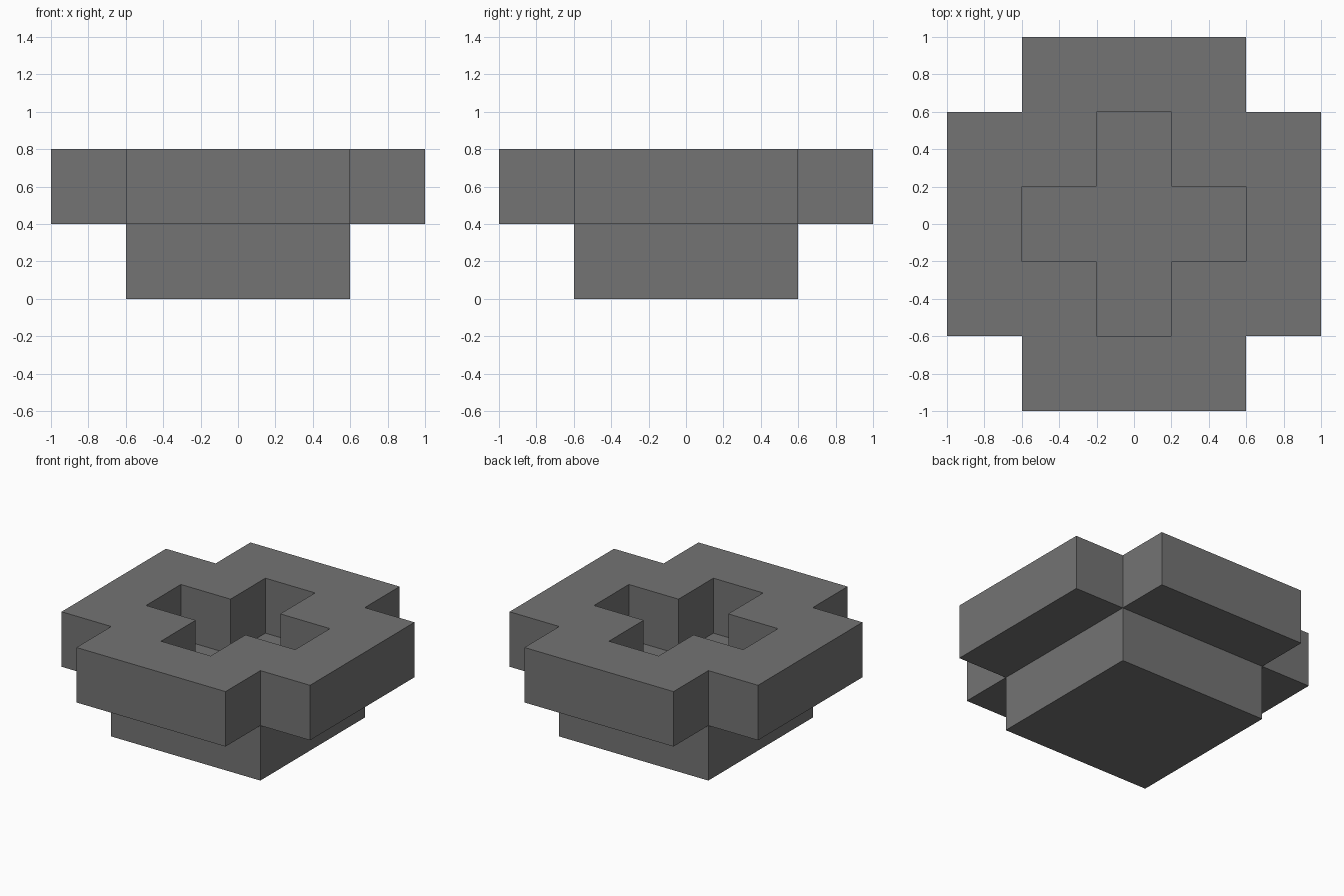
import bpy
import bmesh

cube = bpy.data.objects.get("Cube")
if cube:
    bpy.data.objects.remove(cube, do_unlink=True)

CELL = 0.4

grey = bpy.data.materials.new("mid_grey")
grey.use_nodes = True
colour = (0.174, 0.174, 0.174, 1)
grey.diffuse_color = colour
grey.node_tree.nodes["Principled BSDF"].inputs["Base Color"].default_value = colour


def make_object(name, bm):
    bmesh.ops.recalc_face_normals(bm, faces=bm.faces)
    mesh = bpy.data.meshes.new(name)
    bm.to_mesh(mesh)
    bm.free()
    mesh.materials.append(grey)
    obj = bpy.data.objects.new(name, mesh)
    bpy.context.collection.objects.link(obj)
    return obj


def cross_outline(reach, half_width):
    """Twelve corners of a plus shape, counter-clockwise."""
    corner = [(reach, half_width), (half_width, half_width), (half_width, reach)]
    points = []
    for _ in range(4):
        points += corner
        corner = [(-y, x) for x, y in corner]
    return points


# Square foot; its top is the floor of the recess
bm = bmesh.new()
bmesh.ops.create_cube(bm, size=1)
bmesh.ops.scale(bm, vec=(3 * CELL, 3 * CELL, CELL), verts=bm.verts)
bmesh.ops.translate(bm, vec=(0, 0, CELL / 2), verts=bm.verts)
make_object("square_foot", bm)

# Cross-shaped rim with a smaller cross-shaped opening
bm = bmesh.new()
outer = cross_outline(2.5 * CELL, 1.5 * CELL)
inner = cross_outline(1.5 * CELL, 0.5 * CELL)
loops = [[bm.verts.new((x, y, z)) for x, y in outline]
         for outline, z in ((outer, CELL), (outer, 2 * CELL),
                            (inner, 2 * CELL), (inner, CELL))]
for a, b in zip(loops, loops[1:] + loops[:1]):
    for i in range(len(a)):
        j = (i + 1) % len(a)
        bm.faces.new((a[i], a[j], b[j], b[i]))
make_object("cross_rim", bm)
